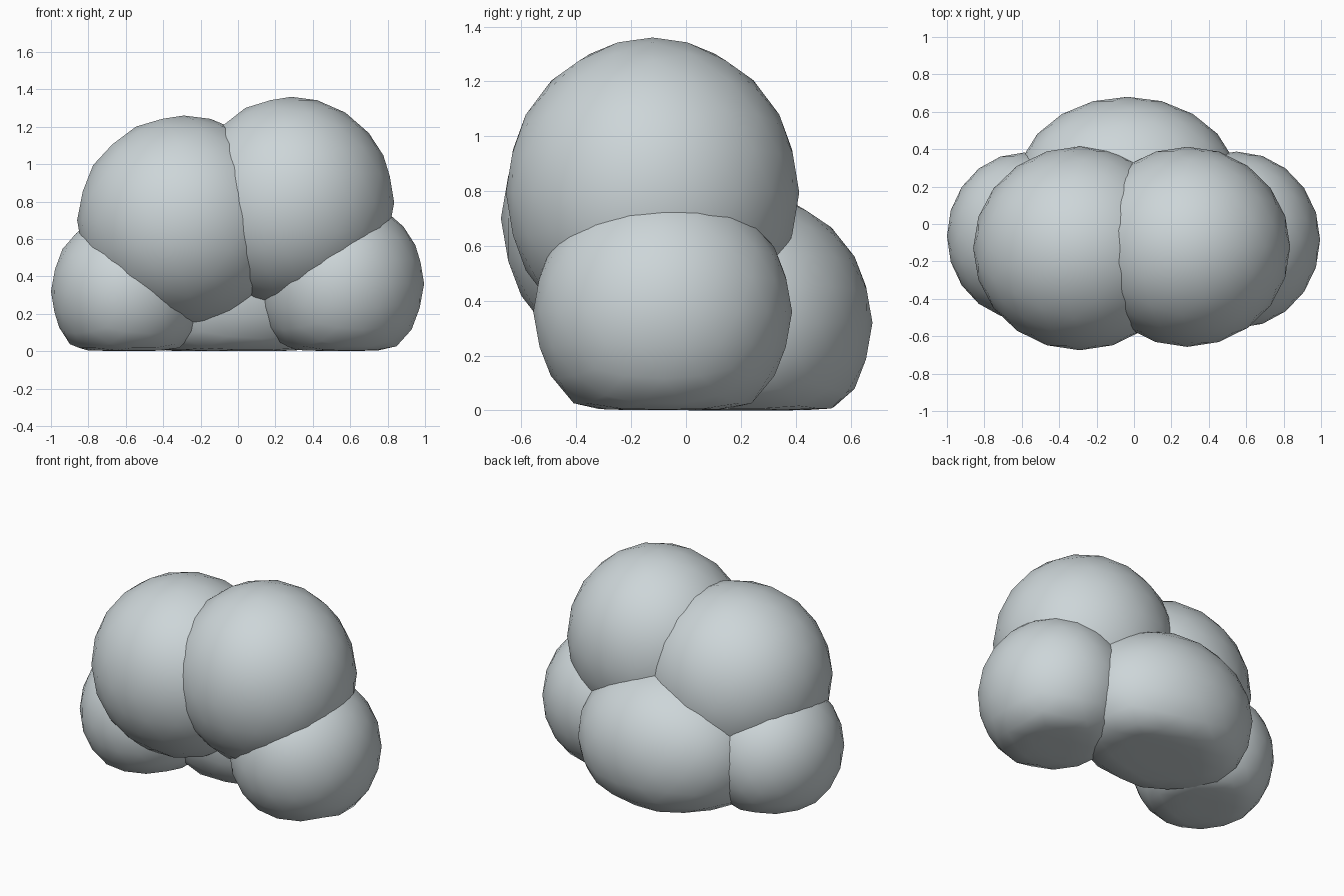
import bpy
import bmesh
import math

if "Cube" in bpy.data.objects:
    bpy.data.objects.remove(bpy.data.objects["Cube"])

# One pale cool grey for the whole cloud
mat = bpy.data.materials.new("pale_cloud_grey")
mat.diffuse_color = (0.61, 0.67, 0.69, 1.0)
mat.use_nodes = True
mat.node_tree.nodes["Principled BSDF"].inputs["Base Color"].default_value = mat.diffuse_color

SOFT = 0.04  # height below which a puff is squashed flat onto the ground


def puff(name, centre, radii):
    """Smooth ellipsoid whose underside is softly flattened at z = 0."""
    bm = bmesh.new()
    bmesh.ops.create_icosphere(bm, subdivisions=3, radius=1.0)
    for v in bm.verts:
        v.co = [c + r * p for c, r, p in zip(centre, radii, v.co)]
        if v.co.z < SOFT:
            v.co.z = SOFT * math.exp((v.co.z - SOFT) / SOFT)
    for f in bm.faces:
        f.smooth = True
    mesh = bpy.data.meshes.new(name)
    bm.to_mesh(mesh)
    bm.free()
    mesh.materials.append(mat)
    obj = bpy.data.objects.new(name, mesh)
    bpy.context.collection.objects.link(obj)
    return obj


# Two large upper puffs
puff("upper_left_puff", (-0.29, -0.13, 0.70), (0.57, 0.545, 0.56))
puff("upper_right_puff", (0.285, -0.122, 0.795), (0.55, 0.535, 0.565))

# Three lower puffs resting on the ground
puff("lower_left_puff", (-0.588, -0.065, 0.32), (0.412, 0.447, 0.43))
puff("lower_right_puff", (0.548, -0.085, 0.36), (0.447, 0.472, 0.465))
puff("lower_back_puff", (-0.035, 0.20, 0.32), (0.595, 0.48, 0.48))
